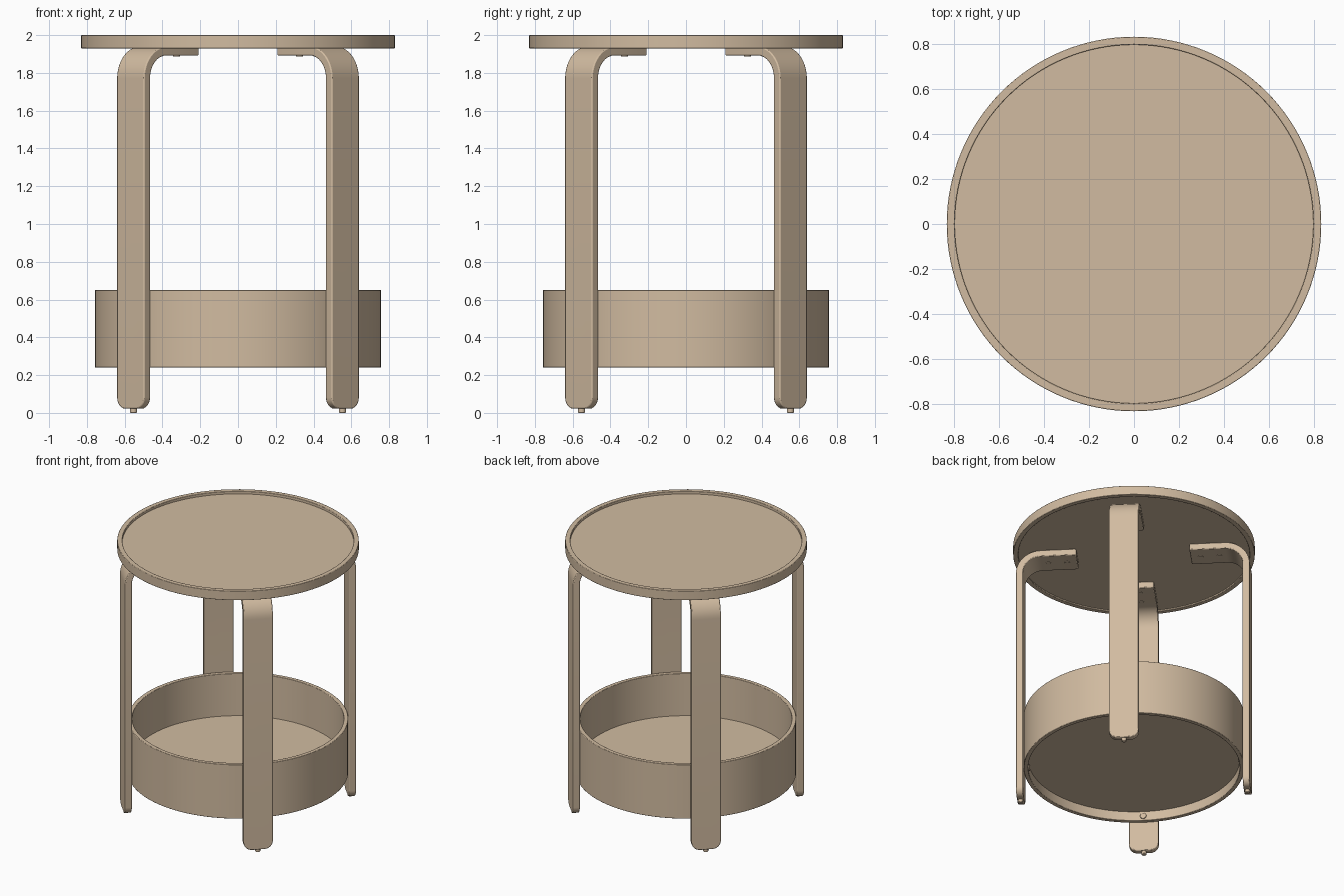
import bpy, bmesh, math
from mathutils import Matrix, Vector

if "Cube" in bpy.data.objects:
    bpy.data.objects.remove(bpy.data.objects["Cube"])

wood = bpy.data.materials.new("tan_wood")
wood.diffuse_color = (0.64, 0.50, 0.355, 1)
wood.use_nodes = True
wood.node_tree.nodes["Principled BSDF"].inputs["Base Color"].default_value = wood.diffuse_color


def finish(name, bm, bevel=0.0):
    bmesh.ops.recalc_face_normals(bm, faces=bm.faces)
    me = bpy.data.meshes.new(name)
    bm.to_mesh(me)
    bm.free()
    me.materials.append(wood)
    ob = bpy.data.objects.new(name, me)
    bpy.context.collection.objects.link(ob)
    if bevel:
        m = ob.modifiers.new("soft_edges", 'BEVEL')
        m.width, m.segments, m.limit_method = bevel, 2, 'ANGLE'
        m.angle_limit = math.radians(50)
    bpy.ops.object.select_all(action='DESELECT')
    ob.select_set(True)
    bpy.context.view_layer.objects.active = ob
    bpy.ops.object.shade_smooth_by_angle(angle=math.radians(35))
    return ob


def ring(name, r0, r1, z0, z1, bevel=0.0, n=128):
    bm = bmesh.new()
    loops = []
    for r, z in ((r0, z0), (r1, z0), (r1, z1), (r0, z1)):
        loops.append([bm.verts.new((r * math.cos(2 * math.pi * i / n),
                                    r * math.sin(2 * math.pi * i / n), z)) for i in range(n)])
    for k in range(4):
        a, b = loops[k], loops[(k + 1) % 4]
        for i in range(n):
            j = (i + 1) % n
            bm.faces.new((a[i], a[j], b[j], b[i]))
    return finish(name, bm, bevel)


def cylinder(name, r, start, end, n=24, bevel=0.0):
    start, end = Vector(start), Vector(end)
    d = end - start
    mat = Matrix.Translation((start + end) / 2) @ d.to_track_quat('Z', 'Y').to_matrix().to_4x4()
    bm = bmesh.new()
    bmesh.ops.create_cone(bm, cap_ends=True, segments=n, radius1=r, radius2=r,
                          depth=d.length, matrix=mat)
    return finish(name, bm, bevel)


# Table top: rim with a recessed panel above and below
ring("top_rim", 0.795, 0.83, 1.93, 2.0, 0.003)
cylinder("top_panel", 0.797, (0, 0, 1.94), (0, 0, 1.98), 128)

# Round storage tray with a raised floor
ring("tray_wall", 0.727, 0.757, 0.24, 0.65, 0.003)
cylinder("tray_floor", 0.73, (0, 0, 0.31), (0, 0, 0.33), 128)

# Bent plywood legs
R_IN, R_OUT, W, Z_TOP, Z_BOT, R_END = 0.758, 0.806, 0.205, 1.94, 0.022, 0.39
T = R_OUT - R_IN
BEND = 0.17


def leg(name, angle):
    pairs = [((R_OUT, Z_BOT), (R_IN, Z_BOT))]
    cx, cz = R_OUT - BEND, Z_TOP - BEND
    for i in range(13):
        a = math.pi / 2 * i / 12
        c, s = math.cos(a), math.sin(a)
        pairs.append(((cx + BEND * c, cz + BEND * s),
                      (cx + (BEND - T) * c, cz + (BEND - T) * s)))
    pairs.append(((R_END, Z_TOP), (R_END, Z_TOP - T)))
    bm = bmesh.new()
    rings = []
    for o, i in pairs:
        rings.append([bm.verts.new((p[0], y, p[1])) for p, y in
                      ((o, -W / 2), (o, W / 2), (i, W / 2), (i, -W / 2))])
    for a, b in zip(rings, rings[1:]):
        for k in range(4):
            j = (k + 1) % 4
            bm.faces.new((a[k], a[j], b[j], b[k]))
    bm.faces.new(rings[0])
    bm.faces.new(rings[-1])
    # round the foot corners strongly and the flange corners slightly
    for r, size in ((rings[0], 0.06), (rings[-1], 0.012)):
        edges = [bm.edges.get((r[1], r[2])), bm.edges.get((r[3], r[0]))]
        bmesh.ops.bevel(bm, geom=edges, offset=size, segments=6, profile=0.5, affect='EDGES')
    bm.transform(Matrix.Rotation(angle, 4, 'Z'))
    finish(name, bm, 0.006)


names = ("back_right", "back_left", "front_left", "front_right")
for k, nm in enumerate(names):
    ang = math.pi / 4 + k * math.pi / 2
    c, s = math.cos(ang), math.sin(ang)

    def at(r, z):
        return (r * c, r * s, z)

    leg(nm + "_leg", ang)
    mid = (R_IN + R_OUT) / 2
    # foot glide
    cylinder(nm + "_foot", 0.018, at(mid, 0), at(mid, 0.04), 20, 0.004)
    # screws under the flange and inside the tray skirt
    for i, r in enumerate((0.46, 0.59)):
        cylinder(f"{nm}_flange_screw_{i + 1}", 0.018, at(r, Z_TOP - T - 0.004), at(r, Z_TOP - T + 0.01), 20)
    cylinder(nm + "_tray_screw", 0.022, at(0.718, 0.275), at(0.735, 0.275), 20, 0.004)
